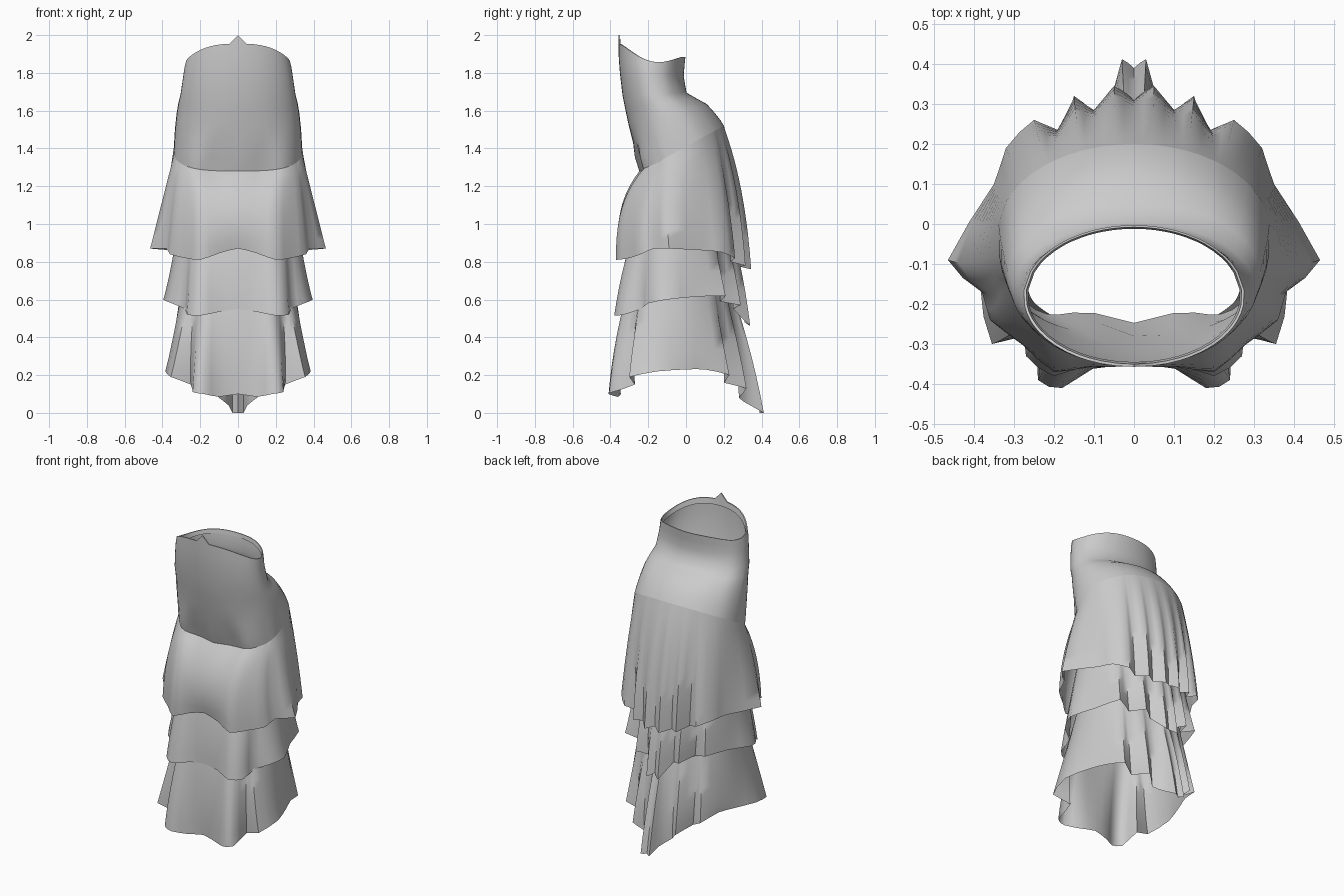
import bpy, math
from mathutils import Vector

if "Cube" in bpy.data.objects:
    bpy.data.objects.remove(bpy.data.objects["Cube"])

cloth = bpy.data.materials.new("grey cloth")
cloth.diffuse_color = (0.6, 0.6, 0.6, 1)
cloth.use_nodes = True
cloth.node_tree.nodes["Principled BSDF"].inputs["Base Color"].default_value = cloth.diffuse_color


def spow(v, p):
    return math.copysign(abs(v) ** p, v)


def ring(angles, yf, yb, rx, zf, zb, n=2.0, sag=0.0, peak=0.0, crumple=0.0):
    """Tilted superellipse; angle 0 is the back, pi is the front."""
    pts = []
    cy, ry = (yf + yb) / 2, (yb - yf) / 2
    for a in angles:
        s, c = math.sin(a), math.cos(a)
        e = 2 / n if c < 0 else 1.0
        x, y = rx * spow(s, e), cy + ry * spow(c, e)
        t = (y - yf) / (yb - yf)
        z = zf + (zb - zf) * t - sag * abs(s) ** 3
        if c < -0.998:
            z += peak
        if c < -0.4:                       # puckered gathers on the front
            y -= crumple * math.cos(abs(x) * 27)
        pts.append(Vector((x, y, z)))
    return pts


def hem_loop(half, sub=2):
    """Mirror a half hem (back to front) and round it a little."""
    pts = [Vector(p) for p in half]
    pts += [Vector((-p.x, p.y, p.z)) for p in reversed(pts[1:-1])]
    out, n = [], len(pts)
    for i in range(n):
        p0, p1, p2, p3 = (pts[(i + k) % n] for k in (-1, 0, 1, 2))
        for j in range(sub):
            t = j / sub
            m1, m2 = (p2 - p0) * 0.32, (p3 - p1) * 0.32
            out.append(p1 * (2*t**3 - 3*t*t + 1) + m1 * (t**3 - 2*t*t + t)
                       + p2 * (3*t*t - 2*t**3) + m2 * (t**3 - t*t))
    return out


def loft(name, rings, angle=60):
    n = len(rings[0])
    verts = [p for r in rings for p in r]
    faces = []
    for k in range(len(rings) - 1):
        for i in range(n):
            j = (i + 1) % n
            faces.append((k*n + i, k*n + j, (k+1)*n + j, (k+1)*n + i))
    me = bpy.data.meshes.new(name)
    me.from_pydata(verts, [], faces)
    me.materials.append(cloth)
    ob = bpy.data.objects.new(name, me)
    bpy.context.collection.objects.link(ob)
    # turn the faces outward
    if sum(f.normal.x * f.center.x for f in me.polygons) < 0:
        me.flip_normals()
    bpy.ops.object.select_all(action='DESELECT')
    ob.select_set(True)
    bpy.context.view_layer.objects.active = ob
    bpy.ops.object.shade_smooth_by_angle(angle=math.radians(angle))


def hem_angles(hem):
    return [math.atan2(p.x, p.y + 0.03) for p in hem]


def tier(name, half, top, mid, rows=8, fold=0.45, **kw):
    """Ruffle sheet: gathered top ring, fuller middle, folded hem."""
    hem = hem_loop(half)
    ang = hem_angles(hem)
    a, m = ring(ang, *top, **kw), ring(ang, *mid, n=2.4)
    rings = []
    for k in range(rows + 1):
        u = k / rows
        row = []
        for p, q, r in zip(a, m, hem):
            q = Vector((q.x + (r.x - q.x) * fold, q.y + (r.y - q.y) * fold, q.z))
            row.append(p * (2 * (u - 0.5) * (u - 1)) + q * (4 * u * (1 - u))
                       + r * (2 * u * (u - 0.5)))
        rings.append(row)
    loft(name, rings)


# half hems, from back centre to front centre
upper = [(0, .31, .775), (.05, .345, .76), (.10, .285, .775), (.15, .315, .78),
         (.19, .235, .80), (.25, .26, .82), (.32, .19, .85), (.35, .10, .86),
         (.465, -.09, .87), (.38, -.17, .87), (.36, -.24, .84),
         (.28, -.30, .82), (.20, -.37, .81), (.10, -.345, .845), (0, -.34, .87)]
middle = [(0, .31, .48), (.04, .34, .46), (.09, .25, .55), (.15, .29, .57),
          (.19, .18, .59), (.28, .21, .62), (.33, .05, .615),
          (.395, -.10, .60), (.35, -.20, .58), (.28, -.24, .55),
          (.27, -.33, .52), (.20, -.38, .515), (.10, -.345, .535), (0, -.34, .55)]
lower = [(0, .39, 0), (.03, .412, 0), (.05, .34, .04), (.10, .28, .08),
         (.15, .32, .13), (.19, .20, .16), (.26, .23, .20), (.30, .10, .23),
         (.34, 0, .23), (.385, -.15, .22), (.355, -.30, .19),
         (.25, -.27, .15), (.24, -.39, .11), (.18, -.41, .10),
         (.10, -.36, .085), (0, -.345, .10)]

# fitted yoke with a thin turned-in waist rim
ang = hem_angles(hem_loop(upper))
seam = (-.235, .20, .34, 1.28, 1.52)
yoke = [
    ring(ang, -.345, -.012, .265, 1.92, 1.86, sag=.06),
    ring(ang, -.350, -.008, .270, 1.955, 1.885, sag=.06, peak=.045),
    ring(ang, -.357, -.003, .276, 1.955, 1.885, sag=.06, peak=.045),
    ring(ang, -.356, -.008, .284, 1.88, 1.84, sag=.03),
    ring(ang, -.350, -.012, .290, 1.80, 1.78),
    ring(ang, -.336, .003, .305, 1.68, 1.695),
    ring(ang, -.322, .055, .317, 1.61, 1.665),
    ring(ang, -.305, .110, .326, 1.53, 1.635, n=2.2),
    ring(ang, -.280, .155, .334, 1.43, 1.585, n=2.4),
    ring(ang, -.258, .182, .338, 1.35, 1.55, n=2.7, crumple=.012),
    ring(ang, *seam, n=3, crumple=.012)]
loft("waist_yoke", yoke)

# three ruffled tiers
tier("upper_tier", upper, seam, (-.348, .252, .352, 1.08, 1.18),
     rows=10, n=3, crumple=.012)
tier("middle_tier", middle, (-.27, .20, .31, 1.05, 1.10),
     (-.312, .235, .318, .79, .81), n=2.4)
tier("lower_tier", lower, (-.30, .19, .285, .76, .80),
     (-.352, .245, .318, .42, .40), n=2.4)
